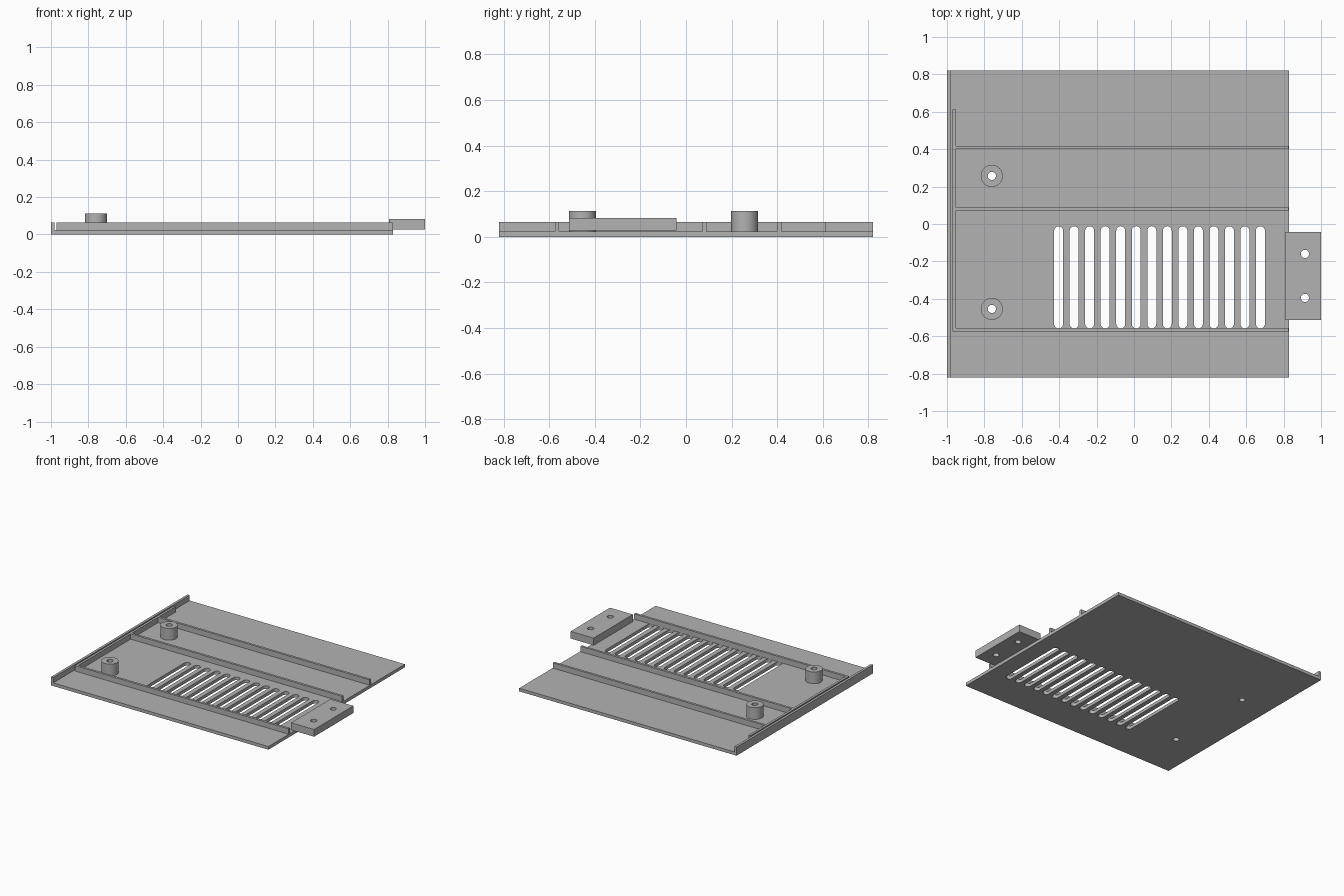
import bpy
import bmesh
from mathutils import Matrix, Vector

cube = bpy.data.objects.get("Cube")
if cube:
    bpy.data.objects.remove(cube, do_unlink=True)

grey = bpy.data.materials.new("plain grey")
grey.use_nodes = True
colour = (0.45, 0.45, 0.45, 1)
grey.diffuse_color = colour
grey.node_tree.nodes["Principled BSDF"].inputs["Base Color"].default_value = colour

FLOOR = 0.024    # top of the plate
RIB_TOP = 0.065
RIB = 0.018      # rib thickness


def finish(name, bm):
    mesh = bpy.data.meshes.new(name)
    bmesh.ops.recalc_face_normals(bm, faces=bm.faces)
    bm.to_mesh(mesh)
    bm.free()
    mesh.materials.append(grey)
    obj = bpy.data.objects.new(name, mesh)
    bpy.context.collection.objects.link(obj)
    return obj


def box(name, x0, x1, y0, y1, z0, z1):
    bm = bmesh.new()
    size = Vector((x1 - x0, y1 - y0, z1 - z0))
    centre = Vector((x0 + x1, y0 + y1, z0 + z1)) / 2
    bmesh.ops.create_cube(bm, size=1, matrix=Matrix.Translation(centre) @ Matrix.Diagonal(size).to_4x4())
    return finish(name, bm)


def add_cylinder(bm, x, y, radius, z0, z1):
    bmesh.ops.create_cone(bm, cap_ends=True, segments=32, radius1=radius, radius2=radius,
                          depth=z1 - z0, matrix=Matrix.Translation((x, y, (z0 + z1) / 2)))


def add_slot(bm, x, y0, y1, radius, z0, z1):
    # A cylinder split into two halves that are pulled apart
    part = bmesh.new()
    add_cylinder(part, 0, 0, radius, z0, z1)
    bmesh.ops.bisect_plane(part, geom=part.verts[:] + part.edges[:] + part.faces[:],
                           plane_co=(0.0, 0.0, 0.0), plane_no=(0, 1, 0), clear_inner=True)
    outline = sorted({(round(v.co.x, 5), round(v.co.y, 5)) for v in part.verts}, reverse=True)
    part.free()
    ring = [(x + px, y1 - radius + py) for px, py in outline]
    ring += [(x - px, y0 + radius - py) for px, py in outline]
    face = bm.faces.new([bm.verts.new((px, py, z0)) for px, py in ring])
    top = bmesh.ops.extrude_face_region(bm, geom=[face])["geom"]
    bmesh.ops.translate(bm, vec=(0, 0, z1 - z0),
                        verts=[g for g in top if isinstance(g, bmesh.types.BMVert)])


def cut(obj, cutter_bm):
    cutter = finish("cutter", cutter_bm)
    cutter.hide_render = True
    mod = obj.modifiers.new("cut", 'BOOLEAN')
    mod.operation = 'DIFFERENCE'
    mod.solver = 'EXACT'
    mod.object = cutter
    bpy.context.view_layer.objects.active = obj
    bpy.ops.object.modifier_apply(modifier="cut")
    bpy.data.objects.remove(cutter, do_unlink=True)


def drill(obj, spots, radius=0.022):
    bm = bmesh.new()
    for x, y in spots:
        add_cylinder(bm, x, y, radius, -0.1, 0.3)
    cut(obj, bm)


bosses = [(-0.76, 0.257), (-0.76, -0.454)]

# Base plate with a row of vent slots and screw holes
plate = box("base_plate", -1, 0.83, -0.82, 0.82, 0, FLOOR)
slots = bmesh.new()
for i in range(14):
    add_slot(slots, -0.403 + i * 0.083, -0.558, -0.012, 0.024, -0.1, 0.1)
cut(plate, slots)
drill(plate, bosses)

# Outer lip and inner guide ribs
box("side_lip", -1, -0.981, -0.82, 0.82, FLOOR, RIB_TOP)
box("side_rib", -0.971, -0.953, -0.575, 0.612, FLOOR, RIB_TOP)
for name, y in (("front_rib", -0.575), ("middle_rib", 0.071), ("back_rib", 0.4)):
    box(name, -0.953, 0.826, y, y + RIB, FLOOR, RIB_TOP)

# Screw bosses
for name, (x, y) in zip(("back_boss", "front_boss"), bosses):
    bm = bmesh.new()
    add_cylinder(bm, x, y, 0.059, FLOOR, 0.113)
    boss = finish(name, bm)
    drill(boss, [(x, y)])
    bpy.ops.object.select_all(action='DESELECT')
    boss.select_set(True)
    bpy.context.view_layer.objects.active = boss
    bpy.ops.object.shade_smooth_by_angle()

# Overhanging mounting block with two screw holes
block = box("mounting_block", 0.807, 1, -0.513, -0.042, 0.027, 0.082)
drill(block, [(0.914, -0.16), (0.914, -0.395)])
